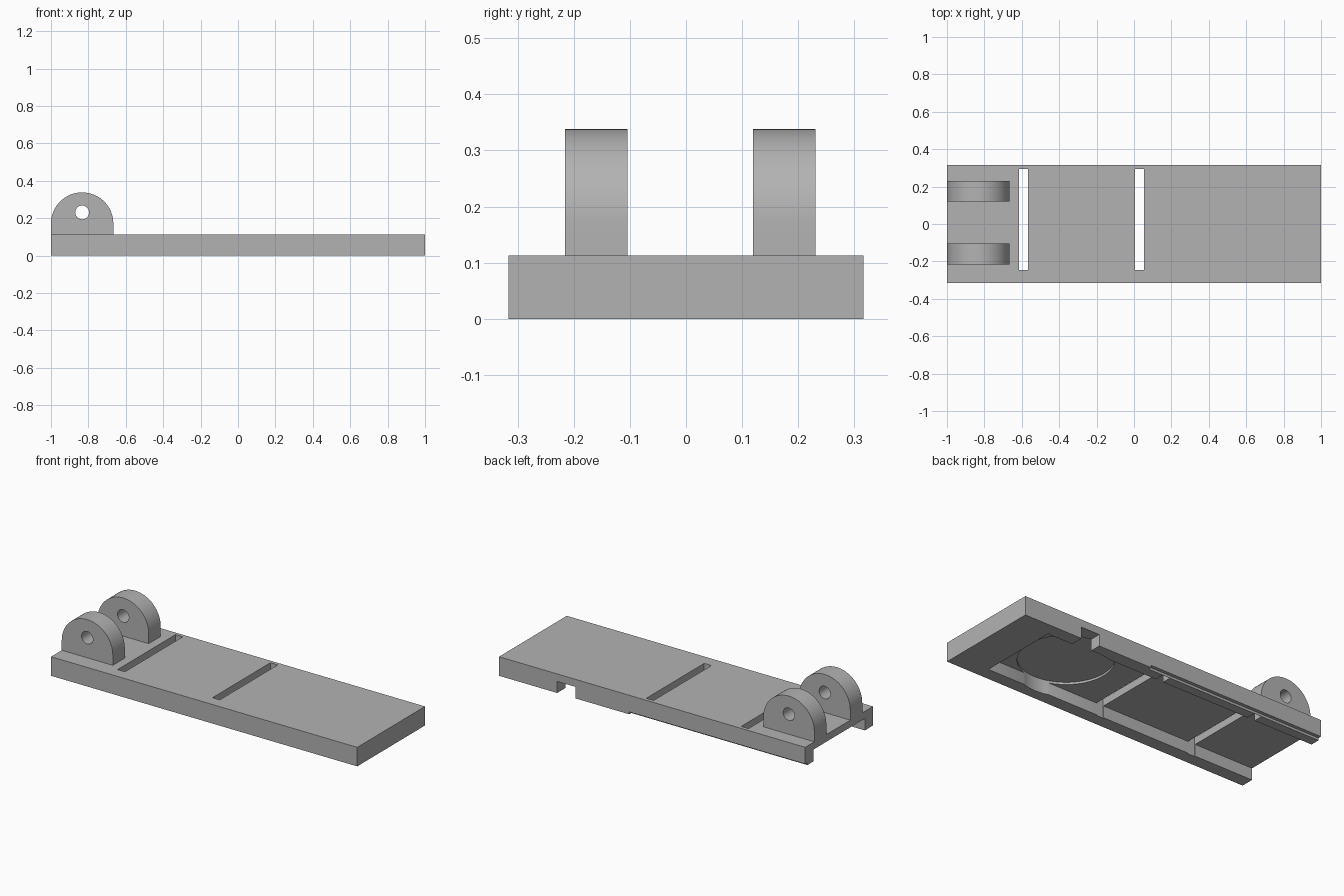
import bpy, bmesh, math

if "Cube" in bpy.data.objects:
    bpy.data.objects.remove(bpy.data.objects["Cube"], do_unlink=True)

grey = bpy.data.materials.new("plain_grey")
grey.use_nodes = True
colour = (0.45, 0.45, 0.45, 1)
grey.diffuse_color = colour
grey.node_tree.nodes["Principled BSDF"].inputs["Base Color"].default_value = colour


def prism(name, outline, axis, low, high):
    """Extrude a 2D outline along z, or along y for an (x, z) outline."""
    place = (lambda a, b, c: (a, b, c)) if axis == "z" else (lambda a, b, c: (a, c, b))
    bm = bmesh.new()
    face = bm.faces.new([bm.verts.new(place(a, b, low)) for a, b in outline])
    new = bmesh.ops.extrude_face_region(bm, geom=[face])["geom"]
    shift = place(0, 0, high - low)
    bmesh.ops.translate(bm, vec=shift, verts=[v for v in new if isinstance(v, bmesh.types.BMVert)])
    bmesh.ops.recalc_face_normals(bm, faces=bm.faces)
    mesh = bpy.data.meshes.new(name)
    bm.to_mesh(mesh)
    bm.free()
    mesh.materials.append(grey)
    obj = bpy.data.objects.new(name, mesh)
    bpy.context.collection.objects.link(obj)
    return obj


def box(name, x0, x1, y0, y1, z0, z1):
    return prism(name, [(x0, y0), (x1, y0), (x1, y1), (x0, y1)], "z", z0, z1)


def arc(cx, cy, radius, sweep, steps):
    return [(cx + radius * math.cos(sweep * i / steps), cy + radius * math.sin(sweep * i / steps))
            for i in range(steps + 1)]


def activate(obj):
    bpy.ops.object.select_all(action="DESELECT")
    obj.select_set(True)
    bpy.context.view_layer.objects.active = obj


def cut(obj, cutter):
    """Subtract the cutter, then discard it."""
    cutter.hide_render = True
    mod = obj.modifiers.new("cut", "BOOLEAN")
    mod.operation, mod.solver, mod.object = "DIFFERENCE", "EXACT", cutter
    activate(obj)
    bpy.ops.object.modifier_apply(modifier=mod.name)
    bpy.data.objects.remove(cutter, do_unlink=True)


# Base plate, hollowed from below and open at one end
W, TOP, CEIL = 0.316, 0.1125, 0.07
base = box("base_plate", -1, 1, -W, W, 0, TOP)
cut(base, box("channel_cutter", -1.1, 0.783, -0.24, 0.24, -0.1, CEIL))

# Round pocket in the underside
cut(base, prism("pocket_cutter", arc(0.46, 0, 0.254, 2 * math.pi, 64)[:-1], "z", -0.1, 0.083))

# Notch through the rear wall and shallow rebate along its lower edge
cut(base, box("notch_cutter", 0.5, 0.62, 0.2, 0.4, -0.1, 0.068))
cut(base, box("rebate_cutter", -1.1, 0.15, 0.296, 0.4, -0.1, 0.014))

# Two strap slots through the plate
for x in (-0.615, 0.005):
    cut(base, box("slot_cutter", x, x + 0.048, -0.245, 0.295, -0.1, 0.2))

# Pair of rounded hinge lugs with pin holes
R, LUG_X = 0.1667, -0.8333
outline = [(LUG_X - R, TOP), (LUG_X + R, TOP)] + arc(LUG_X, 0.338 - R, R, math.pi, 32)
for name, y in (("front_lug", -0.216), ("rear_lug", 0.119)):
    lug = prism(name, outline, "y", y, y + 0.112)
    cut(lug, prism("pin_cutter", arc(LUG_X, 0.231, 0.037, 2 * math.pi, 32)[:-1], "y", y - 0.1, y + 0.2))
    activate(lug)
    bpy.ops.object.shade_smooth_by_angle(angle=math.radians(30))

activate(base)
bpy.ops.object.shade_smooth_by_angle(angle=math.radians(30))
